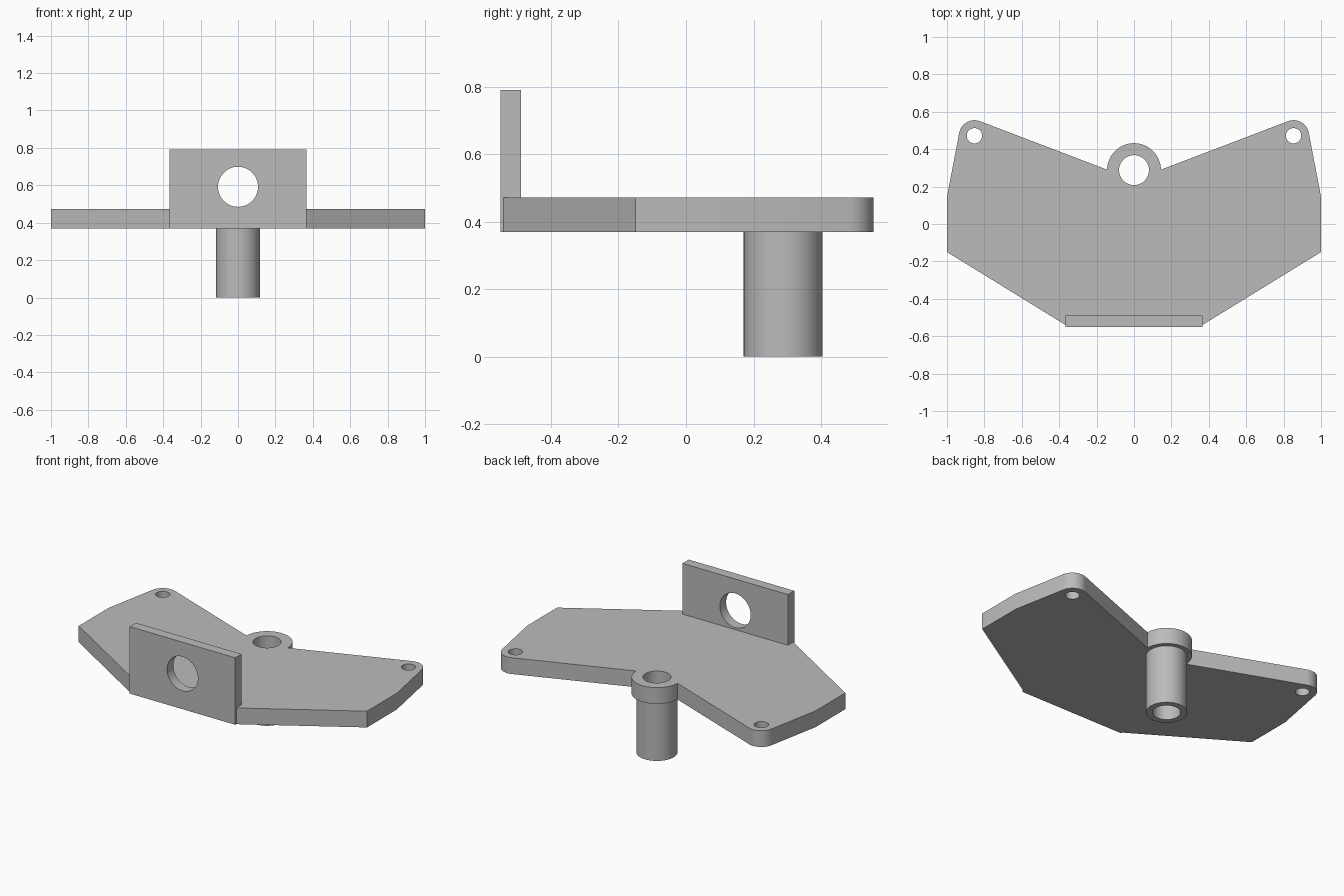
import bpy, bmesh
from math import cos, sin, radians, pi
from mathutils import Matrix

cube = bpy.data.objects.get("Cube")
if cube:
    bpy.data.objects.remove(cube, do_unlink=True)

GREY = (0.5, 0.5, 0.5, 1)
metal = bpy.data.materials.new("grey metal")
metal.use_nodes = True
metal.diffuse_color = GREY
metal.node_tree.nodes["Principled BSDF"].inputs["Base Color"].default_value = GREY


def arc(cx, cy, r, start, end, steps):
    """Points along an arc, angles in degrees."""
    angles = [radians(start + (end - start) * i / steps) for i in range(steps + 1)]
    return [(cx + r * cos(a), cy + r * sin(a)) for a in angles]


def circle(cx, cy, r, steps=64):
    return arc(cx, cy, r, 0, 360, steps)[:-1]


def prism(name, loops, depth, matrix):
    """Extrude an outline with holes (first loop outside, others cut out)."""
    curve = bpy.data.curves.new(name, "CURVE")
    curve.dimensions = "2D"
    curve.fill_mode = "BOTH"
    curve.extrude = depth / 2
    for loop in loops:
        spline = curve.splines.new("POLY")
        spline.points.add(len(loop) - 1)
        for point, (x, y) in zip(spline.points, loop):
            point.co = (x, y, 0, 1)
        spline.use_cyclic_u = True
    obj = bpy.data.objects.new(name, curve)
    bpy.context.collection.objects.link(obj)
    bpy.ops.object.select_all(action="DESELECT")
    obj.select_set(True)
    bpy.context.view_layer.objects.active = obj
    bpy.ops.object.convert(target="MESH")
    obj = bpy.context.object

    # Weld caps to walls, and merge the flat cap triangles
    bm = bmesh.new()
    bm.from_mesh(obj.data)
    bmesh.ops.remove_doubles(bm, verts=bm.verts, dist=0.0001)
    bmesh.ops.recalc_face_normals(bm, faces=bm.faces)
    bmesh.ops.transform(bm, matrix=matrix, verts=bm.verts)
    bm.to_mesh(obj.data)
    bm.free()
    obj.data.materials.clear()
    obj.data.materials.append(metal)
    bpy.ops.object.shade_smooth_by_angle(angle=radians(30))
    return obj


BOTTOM, TOP, HEIGHT = 0.37, 0.472, 0.79
FRONT, INNER = -0.55, -0.488
HALF_FLANGE = 0.366
BOSS_Y, BORE = 0.288, 0.08
EAR_X, EAR_Y = 0.853, 0.472

# Base plate: half outline from front to back, then mirrored
half = [(HALF_FLANGE, INNER), (HALF_FLANGE, -0.54), (1, -0.15), (1, 0.145)]
half += arc(EAR_X, EAR_Y, 0.083, 10.5, 111, 16)
half += arc(0, BOSS_Y, 0.144, 1, 90, 24)
outline = half + [(-x, y) for x, y in reversed(half[:-1])]
holes = [circle(side * EAR_X, EAR_Y, 0.041, 40) for side in (-1, 1)]
prism("base_plate", [outline, circle(0, BOSS_Y, BORE)] + holes, TOP - BOTTOM,
      Matrix.Translation((0, 0, (TOP + BOTTOM) / 2)))

# Hollow tube below the boss
prism("tube", [circle(0, BOSS_Y, 0.117), circle(0, BOSS_Y, BORE)], BOTTOM,
      Matrix.Translation((0, 0, BOTTOM / 2)))

# Upright front flange with a round opening
rectangle = [(-HALF_FLANGE, BOTTOM), (HALF_FLANGE, BOTTOM),
             (HALF_FLANGE, HEIGHT), (-HALF_FLANGE, HEIGHT)]
prism("front_flange", [rectangle, circle(0, 0.592, 0.107)], INNER - FRONT,
      Matrix.Translation((0, (FRONT + INNER) / 2, 0)) @ Matrix.Rotation(pi / 2, 4, "X"))
